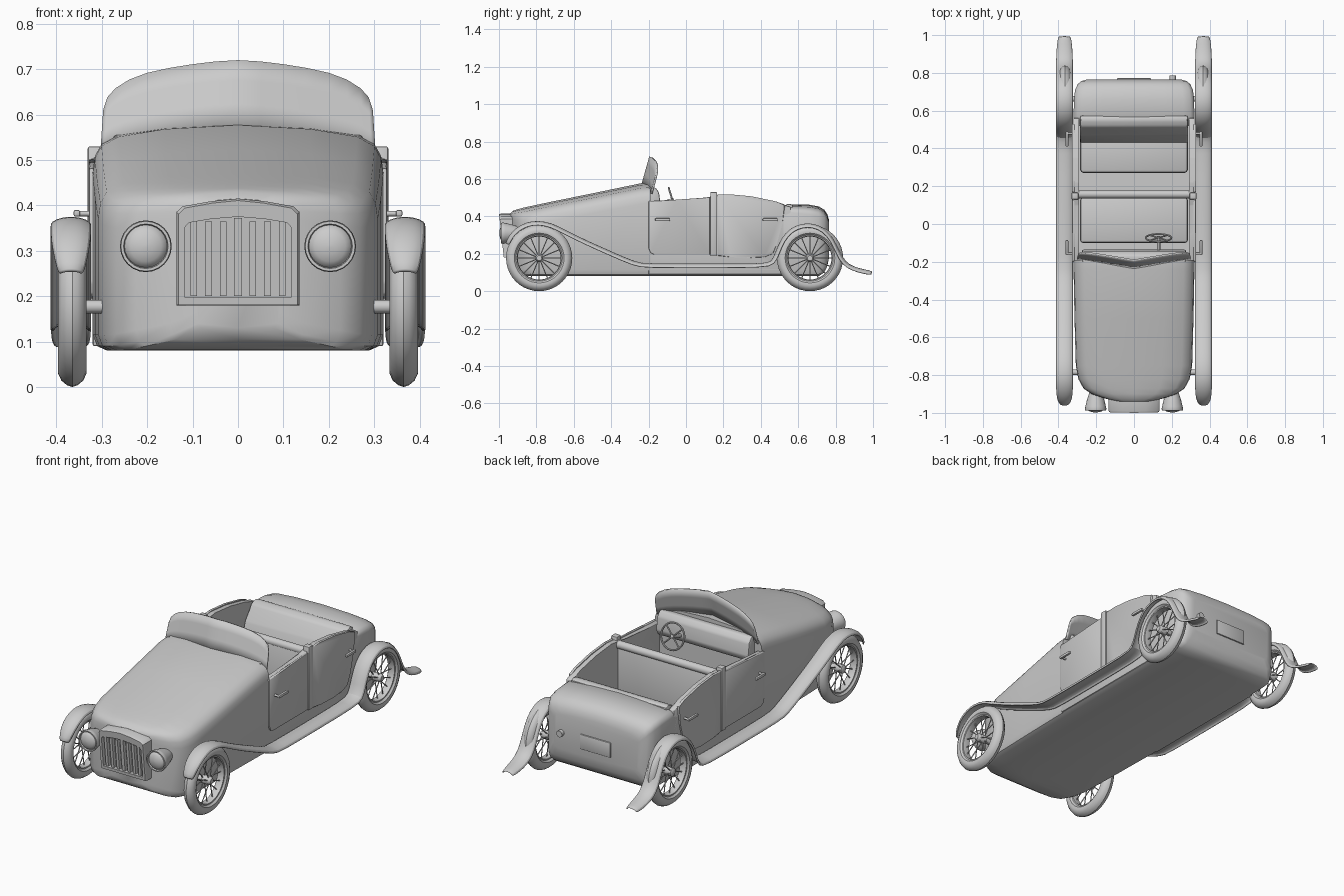
import bpy, bmesh, math
from mathutils import Vector, Matrix

if "Cube" in bpy.data.objects:
    bpy.data.objects.remove(bpy.data.objects["Cube"])


def finish(name, bm):
    bmesh.ops.recalc_face_normals(bm, faces=bm.faces[:])
    me = bpy.data.meshes.new(name)
    bm.to_mesh(me)
    bm.free()
    ob = bpy.data.objects.new(name, me)
    bpy.context.collection.objects.link(ob)
    return ob


def loft(name, loops, cap=(True, True), closed=True, ring=False):
    """Skin a list of equally long point loops."""
    bm = bmesh.new()
    vs = [[bm.verts.new(p) for p in lp] for lp in loops]
    n = len(vs[0])
    for i in range(len(vs) if ring else len(vs) - 1):
        a, b = vs[i], vs[(i + 1) % len(vs)]
        for j in range(n if closed else n - 1):
            k = (j + 1) % n
            bm.faces.new((a[j], a[k], b[k], b[j]))
    if cap[0]:
        bm.faces.new(vs[0])
    if cap[1]:
        bm.faces.new(vs[-1])
    return finish(name, bm)


def prism(name, yz, x0, x1, bevel=0.0, seg=2):
    """Side-view polygon extruded along x."""
    bm = bmesh.new()
    a = [bm.verts.new((x0, y, z)) for y, z in yz]
    b = [bm.verts.new((x1, y, z)) for y, z in yz]
    bm.faces.new(a)
    bm.faces.new(b)
    for i in range(len(a)):
        j = (i + 1) % len(a)
        bm.faces.new((a[i], a[j], b[j], b[i]))
    if bevel:
        bmesh.ops.bevel(bm, geom=bm.edges[:], offset=bevel, segments=seg, profile=0.5, affect='EDGES')
    return finish(name, bm)


def box(name, x0, x1, y0, y1, z0, z1, bevel=0.0):
    return prism(name, [(y0, z0), (y1, z0), (y1, z1), (y0, z1)], x0, x1, bevel)


def rod(name, p, q, r0, r1=None, n=12):
    p, q = Vector(p), Vector(q)
    d = q - p
    bm = bmesh.new()
    m = Matrix.Translation((p + q) / 2) @ d.to_track_quat('Z', 'Y').to_matrix().to_4x4()
    bmesh.ops.create_cone(bm, cap_ends=True, segments=n, radius1=r0,
                          radius2=r0 if r1 is None else r1, depth=d.length, matrix=m)
    return finish(name, bm)


def section(y, w, zb, zs, zc):
    """Body cross-section: half width, bottom, shoulder and crown heights."""
    h = zc - zs
    half = [(0, zb), (.9, zb), (.97, zb + .01), (1, zb + .035), (1, zs), (.985, zs + .33 * h),
            (.94, zs + .58 * h), (.82, zs + .77 * h), (.5, zs + .92 * h), (0, zc)]
    return [(f * w, y, z) for f, z in half] + [(-f * w, y, z) for f, z in half[-2:0:-1]]


# Body: hood, floor pan and tail
loft("hood", [section(*s) for s in [
    (-.94, .09, .13, .37, .415), (-.925, .15, .105, .365, .43), (-.90, .225, .09, .355, .438),
    (-.87, .268, .082, .35, .446), (-.82, .295, .08, .355, .457), (-.75, .308, .08, .37, .472),
    (-.5, .315, .08, .415, .523), (-.24, .32, .08, .465, .577), (-.19, .32, .08, .475, .578)]])
loft("floor_pan", [section(y, .32, .08, .118, .122) for y in (-.2, .55)])
loft("tail", [section(*s) for s in [
    (.52, .32, .08, .40, .44), (.56, .32, .08, .42, .463), (.66, .318, .08, .41, .462),
    (.71, .312, .08, .40, .453), (.74, .298, .10, .385, .435), (.756, .28, .135, .365, .41),
    (.765, .25, .18, .34, .38)]])

# Dashboard
prism("dashboard", [(-.2, .43), (-.15, .43), (-.135, .46), (-.145, .53), (-.165, .555), (-.2, .555)],
      -.275, .275, .008)

# Windshield: shallow V in plan, raked back
cols = [(0, .72), (.05, .717), (.1, .711), (.15, .703), (.2, .692), (.24, .677), (.27, .658), (.288, .638), (.297, .61)]
cols = [(-x, z) for x, z in cols[:0:-1]] + cols
rows = []
for t in (0, .35, .7, 1):
    row = []
    for x, zt in cols:
        f = abs(x) / .3
        zb = .572 - .05 * f ** 1.5
        z = zb + (zt - zb) * t
        row.append((x * (1.02 - .02 * t), -.238 + .05 * f + (z - zb) * .28, z))
    rows.append(row)
ws = loft("windshield", rows, (False, False), closed=False)
ws.modifiers.new("thickness", 'SOLIDIFY').thickness = .009

# Radiator grille: frame with recessed panel and slats


def rake(y, z):
    return y + (.415 - z) * .11


def grille_loop(half, y):
    pts = half + [(-x, z) for x, z in half[::-1] if x > 0]
    return [(x, rake(y, z), z) for x, z in pts]


outer = [(.136, .18), (.136, .385), (.122, .398), (.06, .409), (0, .415)]
inner = [(.117, .197), (.117, .352), (.108, .362), (.06, .37), (0, .375)]
outer2 = [(x * .96, .004 + z * .98) for x, z in outer]
loft("grille", [grille_loop(outer, -.91), grille_loop(outer, -.99), grille_loop(outer2, -1.0),
                grille_loop(inner, -1.0), grille_loop(inner, -.975)])
for i in range(7):
    x = (i - 3) * .0325
    w, top = (.009, .372) if i == 3 else (.0075, .364)
    loft("grille_slat", [[(x - w, rake(y, z), z), (x + w, rake(y, z), z), (x + w, rake(-.97, z), z),
                          (x - w, rake(-.97, z), z)] for y, z in ((-.995, .2), (-.995, top))])


def lathe(name, prof, c, axis, n=32, ring=False, caps=False):
    """Revolve (radius, offset) points about the x or y axis through c."""
    loops = []
    for r, o in prof:
        lp = []
        for k in range(n):
            a = 2 * math.pi * k / n
            u, v = r * math.cos(a), r * math.sin(a)
            lp.append(Vector(c) + Vector((o, u, v) if axis == 'x' else (u, o, v)))
        loops.append(lp)
    return loft(name, loops, (caps, caps), ring=ring)


# Fender path: y, z, half width
path = [(-.957, .25, .024), (-.94, .29, .034), (-.905, .33, .041), (-.85, .36, .042), (-.79, .368, .042),
        (-.72, .355, .042), (-.65, .318, .042), (-.55, .268, .042), (-.4, .201, .042), (-.27, .145, .042),
        (-.22, .137, .042), (.1, .137, .042), (.42, .137, .042), (.465, .15, .042), (.485, .2, .042),
        (.515, .275, .042), (.56, .328, .042), (.62, .353, .042), (.68, .354, .042), (.74, .328, .042),
        (.785, .275, .042), (.815, .205, .042), (.845, .15, .042), (.89, .122, .041), (.95, .106, .038),
        (.995, .098, .03)]

for s in (1, -1):
    # Fender and running board in one sweep
    loops = []
    for i, (y, z, w) in enumerate(path):
        p, q = path[max(i - 1, 0)], path[min(i + 1, len(path) - 1)]
        t = Vector((q[0] - p[0], q[1] - p[1])).normalized()
        loops.append([(s * (.368 + f * w), y - t.y * d, z + t.x * d)
                      for f, d in ((-1, -.014), (-.93, -.003), (-.5, .004), (0, .006),
                                   (.5, .004), (.93, -.003), (1, -.014))])
    fender = loft("fender", loops, (False, False), closed=False)
    m = fender.modifiers.new("thickness", 'SOLIDIFY')
    m.thickness, m.offset = .01, 0
    fender.modifiers.new("smooth", 'SUBSURF').levels = 1

    # Wheels: tyre, rim, hub, spokes, axle stub
    for y in (-.785, .663):
        c = (s * .365, y, .177)
        lathe("tyre", [(.124, -.02), (.133, -.029), (.148, -.031), (.163, -.024), (.173, -.012), (.177, 0),
                       (.173, .012), (.163, .024), (.148, .031), (.133, .029), (.124, .02)], c, 'x', 40, ring=True)
        lathe("rim", [(.126, -.02), (.118, -.019), (.115, 0), (.118, .019), (.126, .02)], c, 'x', 40, ring=True)
        lathe("hub", [(.012, -.028), (.022, -.022), (.022, .018), (.014, .03)], c, 'x', 16, caps=True)
        for k in range(16):
            a = 2 * math.pi * k / 16
            dy, dz = math.cos(a), math.sin(a)
            o = .015 if k % 2 else -.015
            rod("spoke", (c[0] + o, y + .018 * dy, c[2] + .018 * dz),
                (c[0], y + .12 * dy, c[2] + .12 * dz), .0028, n=6)
        rod("axle", (s * .29, y, .177), (s * .345, y, .177), .015)

    # Headlight: bucket, rim and domed lens
    c = (s * .203, 0, .31)
    lathe("headlight", [(.022, -.86), (.034, -.895), (.047, -.935), (.054, -.965), (.057, -.978), (.055, -.988),
                        (.049, -.988), (.047, -.978)], c, 'y', 24, caps=True)
    lathe("headlight_lens", [(.048, -.976), (.044, -.984), (.034, -.991), (.018, -.996), (.004, -.998)], c, 'y', 24, caps=True)

    # Cockpit side wall, doors, pillar and handles
    prism("side_wall", [(-.2, .09), (.56, .09), (.56, .45), (.48, .475), (.35, .502), (.22, .515), (.15, .51),
                        (.1, .495), (-.05, .485), (-.2, .478)], s * .29, s * .32, .004)
    prism("front_door", [(-.2, .23), (-.19, .205), (-.17, .195), (.128, .195), (.128, .502), (-.05, .489),
                         (-.2, .482)], s * .315, s * .328, .004)
    prism("rear_door", [(.168, .19), (.24, .182), (.34, .178), (.42, .182), (.465, .2), (.485, .25), (.515, .36),
                        (.53, .462), (.48, .48), (.35, .507), (.23, .518), (.168, .518)], s * .315, s * .328, .004)
    box("door_pillar", s * .295, s * .331, .13, .166, .19, .53, .005)
    for y0, ys in ((-.165, -.155), (.41, .48)):
        box("door_handle", s * .348, s * .362, y0, y0 + .08, .375, .39, .004)
        rod("handle_stem", (s * .32, ys, .382), (s * .355, ys, .382), .006)

# Seats
box("front_seat_cushion", -.285, .285, -.1, .14, .12, .27, .015)
box("front_seat_back", -.29, .29, .138, .172, .12, .49, .01)
rod("front_seat_roll", (-.29, .157, .49), (.29, .157, .49), .021, n=16)
box("rear_seat_cushion", -.285, .285, .27, .52, .12, .28, .018)
prism("rear_seat_back", [(.42, .25), (.54, .25), (.575, .46), (.55, .468), (.515, .455), (.47, .38)], -.285, .285, .01)

# Steering wheel and column
c = Vector((.13, -.073, .488))
rot = Matrix.Rotation(math.radians(-73), 4, 'X')
bpy.ops.mesh.primitive_torus_add(major_radius=.068, minor_radius=.005, major_segments=28, minor_segments=8,
                                 location=c, rotation=rot.to_euler())
bpy.context.object.name = "steering_wheel"
for k in range(4):
    a = math.pi / 4 + k * math.pi / 2
    rod("steering_spoke", c, c + rot @ Vector((.067 * math.cos(a), .067 * math.sin(a), 0)), .004, n=8)
rod("steering_column", c + rot @ Vector((0, 0, .008)), c + rot @ Vector((0, 0, -.13)), .009)

# Pedals
for x in (.09, .13, .17):
    box("pedal", x - .013, x + .013, -.17, -.16, .2, .25, .003)
    rod("pedal_arm", (x, -.165, .22), (x, -.2, .22), .004, n=8)

# Rear plate and tail lamp
box("rear_plate", -.09, .09, .755, .772, .215, .295, .003)
rod("tail_lamp", (.205, .74, .27), (.205, .785, .27), .017, n=16)

# Smooth shading that keeps edges sharp
bpy.ops.object.select_all(action='SELECT')
bpy.ops.object.shade_smooth_by_angle(angle=math.radians(35))
